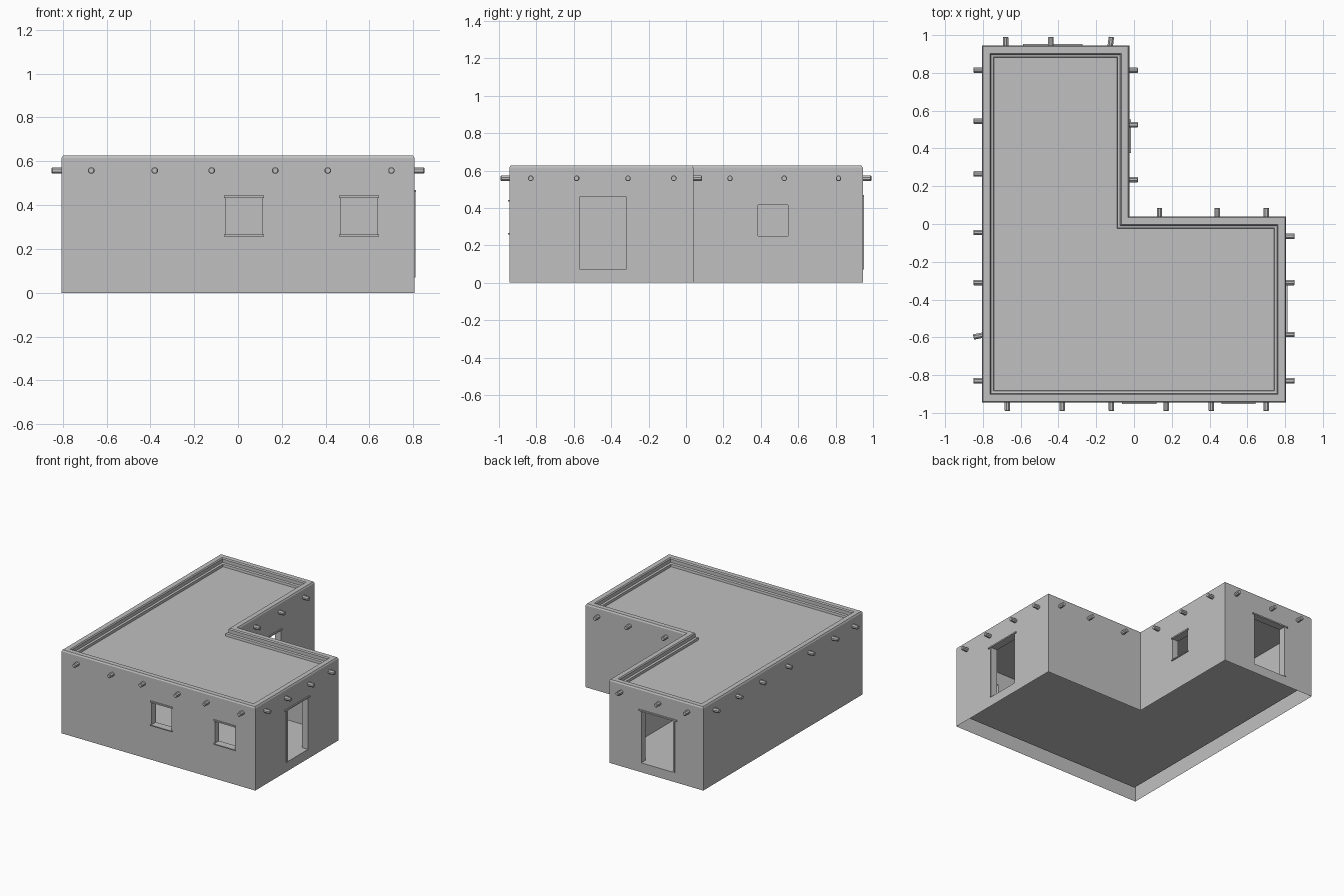
import bpy, bmesh, math
from mathutils import Vector, Matrix

cube = bpy.data.objects.get("Cube")
if cube:
    bpy.data.objects.remove(cube, do_unlink=True)

clay = bpy.data.materials.new("clay_grey")
clay.use_nodes = True
clay.diffuse_color = (0.53, 0.53, 0.53, 1)
clay.node_tree.nodes["Principled BSDF"].inputs["Base Color"].default_value = (0.53, 0.53, 0.53, 1)

X, Y = 0.805, 0.945          # outer wall faces
NX, NY = -0.025, 0.04        # inner faces of the L-shaped notch
THICK = 0.05
BEAM_Z = 0.558


def add_object(name, bm):
    bmesh.ops.recalc_face_normals(bm, faces=bm.faces)
    mesh = bpy.data.meshes.new(name)
    bm.to_mesh(mesh)
    bm.free()
    mesh.materials.append(clay)
    obj = bpy.data.objects.new(name, mesh)
    bpy.context.collection.objects.link(obj)
    return obj


def l_outline(d):
    """L-shaped plan moved inward by d."""
    return [(-X + d, -Y + d), (X - d, -Y + d), (X - d, NY - d),
            (NX - d, NY - d), (NX - d, Y - d), (-X + d, Y - d)]


def l_solid(name, profile):
    """Closed solid from (inset, height) steps around the L plan."""
    bm = bmesh.new()
    loops = [[bm.verts.new((x, y, z)) for x, y in l_outline(d)] for d, z in profile]
    for a, b in zip(loops, loops[1:]):
        for i in range(len(a)):
            j = (i + 1) % len(a)
            bm.faces.new((a[i], a[j], b[j], b[i]))
    bm.faces.new(loops[0])
    bm.faces.new(loops[-1])
    return add_object(name, bm)


def box(name, low, high):
    bm = bmesh.new()
    low, high = Vector(low), Vector(high)
    size = high - low
    mat = Matrix.Translation((low + high) / 2) @ Matrix.Diagonal((*size, 1))
    bmesh.ops.create_cube(bm, size=1, matrix=mat)
    return add_object(name, bm)


def wall_box(name, side, along, depth, height):
    """Box on a wall: along the wall, depth measured outward from its face."""
    axis, face, sign = side
    out = sorted(face + sign * d for d in depth)
    pair = [(o, a, z) if axis == "x" else (a, o, z)
            for o, a, z in zip(out, along, height)]
    return box(name, *pair)


FRONT, BACK = ("y", -Y, -1), ("y", Y, 1)
LEFT_SIDE, RIGHT_SIDE = ("x", X, 1), ("x", -X, -1)
NOTCH_X, NOTCH_Y = ("x", NX, 1), ("y", NY, 1)

# Walls with stepped parapet and roof, hollowed by the room
walls = l_solid("walls_and_roof", [(0, 0), (0, 0.615), (0.006, 0.626), (0.042, 0.626),
                                   (0.048, 0.618), (0.048, 0.592), (0.062, 0.588), (0.064, 0.57)])
cutters = [l_solid("room_cutter", [(THICK, 0.07), (THICK, 0.53)])]

# Openings: name, wall, span along wall, height span, is it a door
openings = [
    ("front_window_a", FRONT, (-0.055, 0.11), (0.265, 0.433), False),
    ("front_window_b", FRONT, (0.47, 0.635), (0.265, 0.433), False),
    ("courtyard_window", NOTCH_X, (0.385, 0.545), (0.25, 0.415), False),
    ("side_door", LEFT_SIDE, (-0.58, -0.32), (0.0705, 0.46), True),
    ("back_door", BACK, (-0.57, -0.29), (0.0705, 0.46), True),
]
for name, side, (a, b), (low, high), door in openings:
    cutters.append(wall_box(name + "_cutter", side, (a, b), (-THICK - 0.02, 0.03), (low, high)))
    over = 0.018 if door else 0.008
    wall_box(name + "_lintel", side, (a - over, b + over), (-0.03, 0.008), (high, high + 0.01))
    if door:
        wall_box(name + "_jamb", side, (a, a + 0.012), (-THICK, 0.006), (low, high))
    else:
        wall_box(name + "_sill", side, (a - over, b + over), (-0.03, 0.008), (low - 0.008, low))

for cutter in cutters:
    mod = walls.modifiers.new(cutter.name, "BOOLEAN")
    mod.operation = "DIFFERENCE"
    mod.solver = "EXACT"
    mod.object = cutter

# Bake the cuts and open the underside
bpy.context.view_layer.update()
graph = bpy.context.evaluated_depsgraph_get()
cut_mesh = bpy.data.meshes.new_from_object(walls.evaluated_get(graph))
walls.modifiers.clear()
bm = bmesh.new()
bm.from_mesh(cut_mesh)
under = [f for f in bm.faces if all(v.co.z < 0.001 for v in f.verts)]
bmesh.ops.delete(bm, geom=under, context="FACES_ONLY")
bm.to_mesh(cut_mesh)
bm.free()
walls.data = cut_mesh
for cutter in cutters:
    bpy.data.objects.remove(cutter, do_unlink=True)


# Roof beam ends poking through the walls
def beam(name, side, along, tilt=0.0):
    axis, face, sign = side
    bm = bmesh.new()
    bmesh.ops.create_cone(bm, cap_ends=True, segments=8, radius1=0.0155, radius2=0.0155, depth=0.085)
    bmesh.ops.bevel(bm, geom=[e for e in bm.edges if abs(e.verts[0].co.z - e.verts[1].co.z) < 0.001],
                    offset=0.003, segments=1, affect="EDGES")
    direction = Vector((sign, 0, 0)) if axis == "x" else Vector((0, sign, 0))
    centre = direction * (face * sign + 0.003)
    centre += Vector((0, along, BEAM_Z)) if axis == "x" else Vector((along, 0, BEAM_Z))
    turn = Matrix.Rotation(tilt, 4, "Z") @ direction.to_track_quat("Z", "Y").to_matrix().to_4x4()
    bm.transform(Matrix.Translation(centre) @ turn @ Matrix.Rotation(math.pi / 8, 4, "Z"))
    add_object(name, bm)


beam_rows = [
    ("front", FRONT, (-0.67, -0.38, -0.12, 0.17, 0.41, 0.70)),
    ("back", BACK, (-0.68, -0.44, -0.125)),
    ("left", LEFT_SIDE, (-0.83, -0.585, -0.31, -0.065)),
    ("right", RIGHT_SIDE, (-0.83, -0.59, -0.31, -0.045, 0.265, 0.545, 0.815)),
    ("courtyard_side", NOTCH_X, (0.235, 0.525, 0.815)),
    ("courtyard_back", NOTCH_Y, (0.135, 0.44, 0.70)),
]
tilted = {("back", 2): -0.12, ("right", 1): 0.2}
for row, side, spots in beam_rows:
    for i, spot in enumerate(spots):
        beam(f"{row}_beam_{i + 1}", side, spot, tilted.get((row, i), 0.0))
